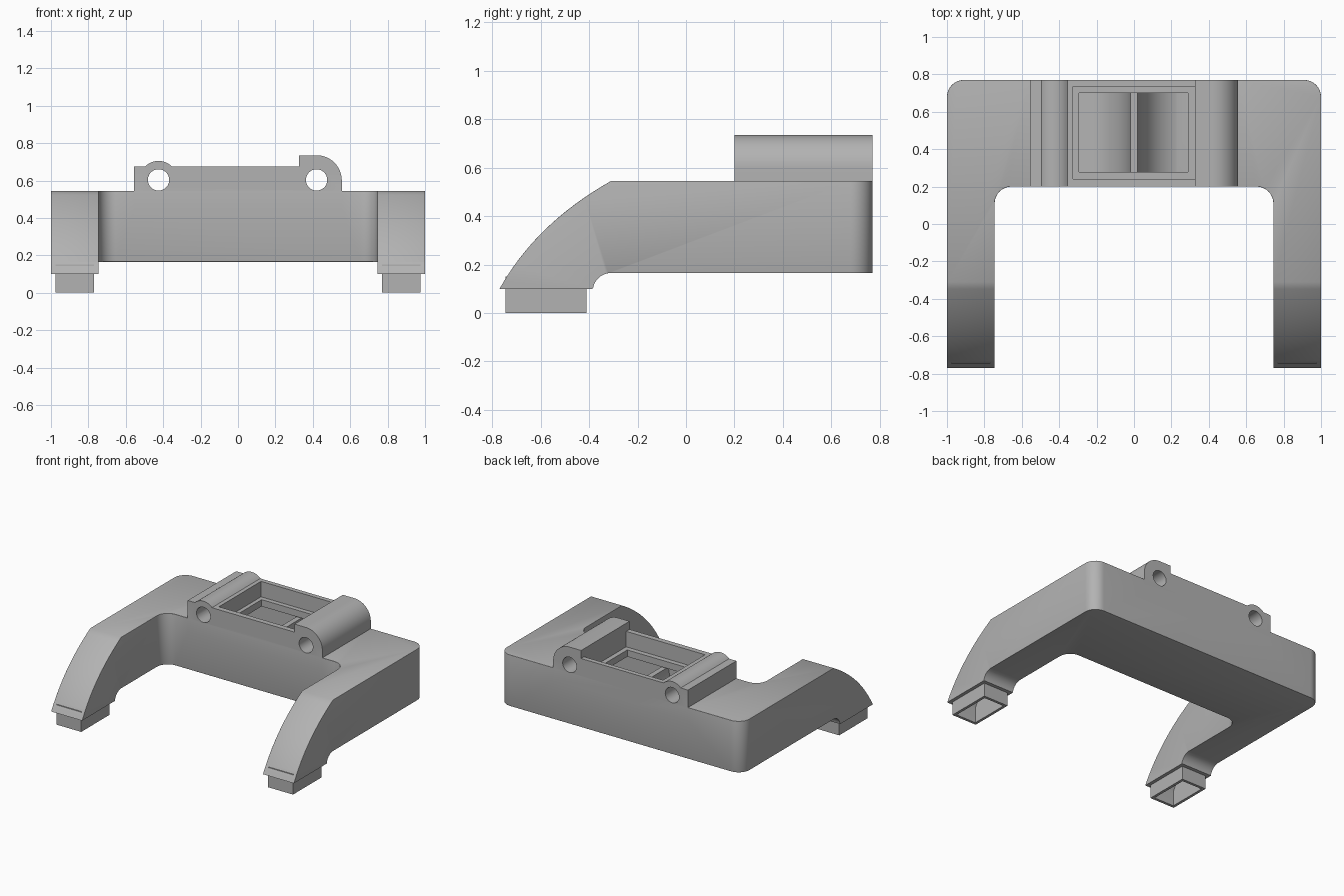
import bpy, bmesh, math
from mathutils import Vector

cube = bpy.data.objects.get("Cube")
if cube:
    bpy.data.objects.remove(cube, do_unlink=True)

grey = bpy.data.materials.new("matte grey plastic")
grey.use_nodes = True
grey.diffuse_color = (0.45, 0.45, 0.45, 1)
grey.node_tree.nodes["Principled BSDF"].inputs["Base Color"].default_value = (0.45, 0.45, 0.45, 1)


def arc(cx, cy, r, start, end, n=10):
    angles = [math.radians(start + (end - start) * i / n) for i in range(n + 1)]
    return [(cx + r * math.cos(a), cy + r * math.sin(a)) for a in angles]


def bezier(p0, p1, p2, n=16):
    p0, p1, p2 = Vector(p0), Vector(p1), Vector(p2)
    return [tuple(p0 * (1 - t) ** 2 + p1 * 2 * t * (1 - t) + p2 * t * t)
            for t in (i / n for i in range(n + 1))]


def prism(name, outline, axis, low, high):
    """Extrude a closed 2D outline along an axis."""
    place = {"x": lambda u, v, w: (w, u, v),
             "y": lambda u, v, w: (u, w, v),
             "z": lambda u, v, w: (u, v, w)}[axis]
    bm = bmesh.new()
    face = bm.faces.new([bm.verts.new(place(u, v, low)) for u, v in outline])
    made = bmesh.ops.extrude_face_region(bm, geom=[face])["geom"]
    shift = Vector(place(0, 0, high - low))
    bmesh.ops.translate(bm, vec=shift, verts=[g for g in made if isinstance(g, bmesh.types.BMVert)])
    bmesh.ops.recalc_face_normals(bm, faces=bm.faces)
    mesh = bpy.data.meshes.new(name)
    bm.to_mesh(mesh)
    bm.free()
    mesh.materials.append(grey)
    obj = bpy.data.objects.new(name, mesh)
    bpy.context.collection.objects.link(obj)
    return obj


def box(name, x, y, z):
    return prism(name, [(x[0], y[0]), (x[1], y[0]), (x[1], y[1]), (x[0], y[1])], "z", *z)


def combine(target, other, operation):
    """Boolean the other part into the target, then discard it."""
    mod = target.modifiers.new("cut", "BOOLEAN")
    mod.operation, mod.solver, mod.object = operation, "EXACT", other
    bpy.context.view_layer.objects.active = target
    bpy.ops.object.modifier_apply(modifier=mod.name)
    bpy.data.objects.remove(other, do_unlink=True)


def u_plan(out, inner, back, front, notch, r_out, r_in):
    """U-shaped plan with rounded back and inner corners."""
    half = ([(inner, front), (out, front)] + arc(out - r_out, back - r_out, r_out, 0, 90))
    corner = arc(inner - r_in, notch - r_in, r_in, 90, 0)
    right = corner + half
    return right + [(-x, y) for x, y in reversed(right)]


# Outer body: side profile crossed with the U plan
side = ([(0.77, 0.545), (0.77, 0.165)] + arc(-0.31, 0.09, 0.075, 90, 172)
        + [(-0.39, 0.10)] + bezier((-0.77, 0.10), (-0.62, 0.37), (-0.31, 0.545)))
body = prism("duct_body", side, "x", -1.1, 1.1)
combine(body, prism("body_plan", u_plan(1, 0.745, 0.77, -0.9, 0.2, 0.09, 0.09), "z", -0.2, 1), "INTERSECT")

# Soften the main edges
bm = bmesh.new()
bm.from_mesh(body.data)
bmesh.ops.remove_doubles(bm, verts=bm.verts, dist=0.0005)
soft = [e for e in bm.edges if len(e.link_faces) == 2 and e.calc_face_angle() > 0.9
        and min(v.co.z for v in e.verts) > 0.16]
bmesh.ops.bevel(bm, geom=soft, offset=0.012, segments=3, profile=0.5, affect="EDGES", clamp_overlap=True)
bm.to_mesh(body.data)
bm.free()

# Raised mount with a hinge barrel on one side and a hooked barrel on the other
mount = ([(-0.555, 0.45), (-0.555, 0.675)] + arc(-0.425, 0.605, 0.1, 135, 45)
         + [(-0.335, 0.675), (0.325, 0.675), (0.325, 0.735)]
         + arc(0.42, 0.6, 0.135, 90, 0, 14) + [(0.555, 0.45)])
combine(body, prism("mount", mount, "y", 0.2, 0.77), "UNION")

# Outlet collars under the legs
for s in (-1, 1):
    xs = sorted((s * 0.77, s * 0.975))
    combine(body, box("outlet_collar", xs, (-0.745, -0.41), (0, 0.15)), "UNION")

# Hollow air channel with a central flow divider
inside = ([(0.735, 0.51), (0.735, 0.2), (-0.31, 0.2)] + arc(-0.31, 0.08, 0.12, 95, 175)
          + [(-0.43, -0.05), (-0.725, -0.05), (-0.725, 0.11)]
          + bezier((-0.72, 0.12), (-0.59, 0.35), (-0.30, 0.51)))
cavity = prism("air_channel", inside, "x", -1.1, 1.1)
combine(cavity, prism("channel_plan", u_plan(0.955, 0.79, 0.735, -0.8, 0.235, 0.06, 0.1), "z", -0.2, 1), "INTERSECT")
flank = bezier((0.02, 0.5), (0.05, 0.22), (0.28, 0.19), 14)
divider = [(0.28, 0.1)] + flank[::-1] + [(-x, z) for x, z in flank] + [(-0.28, 0.1)]
combine(cavity, prism("divider", divider, "y", 0, 1), "DIFFERENCE")
combine(body, cavity, "DIFFERENCE")

# Stepped inlet opening in the mount
combine(body, box("inlet_recess", (-0.325, 0.325), (0.24, 0.735), (0.56, 0.9)), "DIFFERENCE")
combine(body, box("inlet_opening", (-0.295, 0.29), (0.277, 0.7), (0.505, 0.9)), "DIFFERENCE")

# Pin holes through the barrels
for x in (-0.425, 0.42):
    combine(body, prism("pin_hole", arc(x, 0.603, 0.057, 0, 350, 35), "y", 0, 1), "DIFFERENCE")

bpy.ops.object.select_all(action="DESELECT")
body.select_set(True)
bpy.context.view_layer.objects.active = body
bpy.ops.object.shade_smooth_by_angle(angle=math.radians(30))
